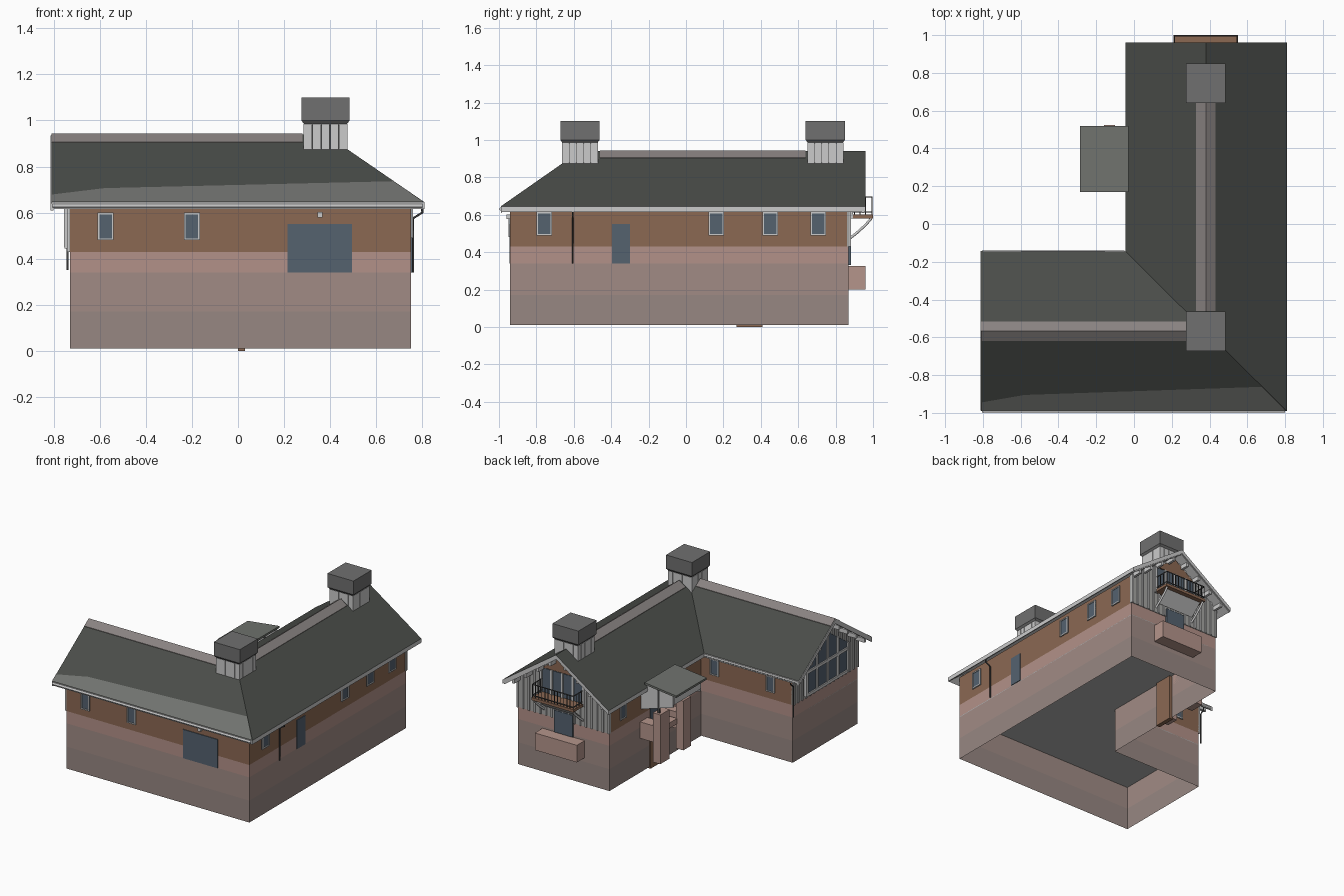
import bpy, bmesh, math

if "Cube" in bpy.data.objects:
    bpy.data.objects.remove(bpy.data.objects["Cube"])

def mat(name, r, g, b):
    m = bpy.data.materials.new(name)
    m.diffuse_color = (r, g, b, 1)
    m.use_nodes = True
    m.node_tree.nodes["Principled BSDF"].inputs["Base Color"].default_value = m.diffuse_color
    return m

PINK = mat("pink_stone", .46, .30, .26)
STONES = [mat("stone_low", .31, .245, .225), mat("stone_mid", .355, .26, .235), mat("stone_high", .45, .285, .25)]
WOOD = mat("wood", .26, .14, .086)
ROOF = mat("roof_slate", .068, .073, .066)
EAVE = mat("eave_slate", .165, .17, .16)
RIDGE = mat("ridge_grey", .25, .225, .22)
TRIM = mat("pale_trim", .58, .60, .59)
BOARD = mat("board_grey", .38, .38, .37)
GLASS = mat("glass", .09, .122, .159)
DARK = mat("dark_metal", .06, .06, .06)
CAP = mat("cap_grey", .16, .16, .16)
CANOPY = mat("canopy_grey", .16, .17, .155)
FLOOR = mat("floor_grey", .45, .45, .45)

def mesh(name, verts, faces, m):
    me = bpy.data.meshes.new(name)
    me.from_pydata([tuple(v) for v in verts], [], faces)
    bm = bmesh.new(); bm.from_mesh(me)
    bmesh.ops.recalc_face_normals(bm, faces=bm.faces)
    bm.to_mesh(me); bm.free()
    me.materials.append(m)
    ob = bpy.data.objects.new(name, me)
    bpy.context.collection.objects.link(ob)
    return ob

def prism(name, pts, d0, d1, place, m, caps=True):
    n = len(pts)
    v = [place(a, d, b) for d in (d0, d1) for a, b in pts]
    f = [(i, (i + 1) % n, n + (i + 1) % n, n + i) for i in range(n)]
    if caps:
        f += [tuple(range(n)), tuple(range(n, 2 * n))]
    return mesh(name, v, f, m)

def box(name, x0, x1, y0, y1, z0, z1, m):
    return prism(name, [(x0, y0), (x1, y0), (x1, y1), (x0, y1)], z0, z1,
                 lambda a, d, b: (a, b, d), m)

def rect(a0, a1, z0, z1):
    return [(a0, z0), (a1, z0), (a1, z1), (a0, z1)]

# wall frames: (along, outward, up) -> xyz
front = lambda a, d, z: (a, -.94 - d, z)
right = lambda a, d, z: (.75 + d, a, z)
inner_b = lambda a, d, z: (a, -.19 + d, z)
inner_a = lambda a, d, z: (.01 - d, a, z)
gable_a = lambda t, d, z: (.38 + t, .87 + d, z)
gable_b = lambda t, d, z: (-.73 - d, -.565 + t, z)
flat = lambda a, d, b: (a, b, d)
under = lambda t: .91 - .7 * abs(t)

def window(name, place, a0, a1, z0, z1, w=.008):
    prism(name + "_glass", rect(a0, a1, z0, z1), 0, .004, place, GLASS)
    for i, r in enumerate([(a0, a0 + w, z0, z1), (a1 - w, a1, z0, z1),
                           (a0, a1, z0, z0 + w), (a0, a1, z1 - w, z1)]):
        prism(f"{name}_frame_{i}", rect(*r), 0, .009, place, TRIM)

def tube(name, pts, r, m):
    cu = bpy.data.curves.new(name, 'CURVE')
    cu.dimensions = '3D'
    cu.bevel_depth = r
    cu.bevel_resolution = 1
    cu.use_fill_caps = True
    s = cu.splines.new('POLY')
    s.points.add(len(pts) - 1)
    for p, q in zip(s.points, pts):
        p.co = (*q, 1)
    cu.materials.append(m)
    bpy.context.collection.objects.link(bpy.data.objects.new(name, cu))

# L-shaped walls in stone courses, open underneath, with a raised floor
L = [(-.73, -.94), (.75, -.94), (.75, .87), (.01, .87), (.01, -.19), (-.73, -.19)]
for z0, z1, m in zip((.01, .17, .34), (.17, .34, .43), STONES):
    prism("stone_base", L, z0, z1, flat, m, False)
prism("timber_walls", L, .43, .645, flat, WOOD, False)
prism("floor", L, .335, .34, flat, FLOOR)
box("ground_door", 0, .03, .27, .41, 0, .33, WOOD)

# Hipped L roof with pale eaves
ze, zr = .645, .94
v = [(.81, -.99, ze), (.81, .96, ze), (.38, .96, zr), (.38, -.567, zr), (-.81, -.99, ze),
     (-.81, -.567, zr), (-.81, -.145, ze), (-.045, -.145, ze), (-.045, .96, ze)]
roof = mesh("roof", v, [(0, 1, 2, 3), (4, 0, 3, 5), (6, 5, 3, 7), (7, 3, 2, 8)], ROOF)
roof.data.materials.append(TRIM)
bm = bmesh.new(); bm.from_mesh(roof.data)
new = bmesh.ops.extrude_face_region(bm, geom=bm.faces[:], use_keep_orig=True)["geom"]
bmesh.ops.translate(bm, vec=(0, 0, -.03), verts=[g for g in new if isinstance(g, bmesh.types.BMVert)])
bmesh.ops.recalc_face_normals(bm, faces=bm.faces)
for f in bm.faces:
    f.material_index = 0 if f.normal.z > .3 else 1
bm.to_mesh(roof.data); bm.free()

# Lighter worn strip along the front eave
strip = [(-.81, -.988), (.80, -.988), (.675, -.862), (-.58, -.905), (-.81, -.945)]
mesh("front_eave_strip", [(x, y, ze + .6974 * (y + .99) + .002) for x, y in strip], [(0, 1, 2, 3, 4)], EAVE)

# Ridge caps along both wings
cap = [(-.052, .902), (0, .937), (.052, .902), (.052, .907), (0, .943), (-.052, .907)]
prism("ridge_cap_long", cap, -.46, .64, lambda a, d, b: (.38 + a, d, b), RIDGE)
prism("ridge_cap_short", cap, -.81, .28, lambda a, d, b: (d, -.567 + a, b), RIDGE)

# Eave gutters
for n, p in {"front": [(-.805, -.99), (.80, -.99)], "right": [(.80, -.98), (.80, .96)],
             "inner_b": [(-.805, -.15), (-.05, -.15)], "inner_a": [(-.037, -.14), (-.037, .96)]}.items():
    tube("gutter_" + n, [(x, y, .63) for x, y in p], .009, TRIM)

# Chimneys with slatted sides and a tapered hood
for n, cy in (("front", -.567), ("back", .745)):
    cx = .38
    box(f"chimney_{n}_body", cx - .088, cx + .088, cy - .088, cy + .088, .83, .985, DARK)
    for i in range(5):
        a = -.095 + i * .0385
        for s in (-1, 1):
            u, w = sorted((s * .086, s * .096))
            box(f"chimney_{n}_slat_x", cx + a, cx + a + .036, cy + u, cy + w, .83, .985, TRIM)
            box(f"chimney_{n}_slat_y", cx + u, cx + w, cy + a, cy + a + .036, .83, .985, TRIM)
    hood = [(h, z) for h, z in ((.09, .98), (.105, 1.0), (.105, 1.10))]
    hv = [(cx + sx * h, cy + sy * h, z) for h, z in hood for sx, sy in ((-1, -1), (1, -1), (1, 1), (-1, 1))]
    hf = [(k + i, k + (i + 1) % 4, k + 4 + (i + 1) % 4, k + 4 + i) for k in (0, 4) for i in range(4)]
    mesh(f"chimney_{n}_hood", hv, hf + [(0, 1, 2, 3), (8, 9, 10, 11)], CAP)

# Wall windows and doors
for i, a in enumerate((-.61, -.235)):
    window(f"front_window_{i}", front, a, a + .07, .48, .60)
for i, a in enumerate((-.80, .12, .41, .665)):
    window(f"right_window_{i}", right, a, a + .083, .49, .615)
for i, a in enumerate((-.585, -.135)):
    window(f"inner_window_{i}", inner_b, a, a + .07, .48, .60)
window("inner_side_window", inner_a, .68, .75, .48, .60)
prism("garage_door", rect(.215, .495, .34, .55), 0, .005, front, GLASS)
prism("side_door", rect(-.395, -.30, .34, .55), 0, .005, right, GLASS)
prism("porch_door", rect(.29, .40, .34, .55), 0, .005, inner_a, GLASS)
prism("front_lamp", rect(.345, .367, .578, .602), 0, .02, front, TRIM)

# Gables: board cladding, battens, bargeboards and purlin ends
for n, pl in (("back", gable_a), ("left", gable_b)):
    prism(f"gable_{n}_boards", [(-.375, .43), (.375, .43), (.375, under(.375)), (0, .91), (-.375, under(.375))],
          -.01, .004, pl, BOARD)
    for i in range(17):
        t = -.368 + i * .046
        prism(f"gable_{n}_batten", [(t - .006, .43), (t + .006, .43), (t + .006, under(t + .006)),
              (t - .006, under(t - .006))], 0, .012, pl, TRIM)
    for s in (-1, 1):
        prism(f"gable_{n}_bargeboard", [(0, .935), (s * .423, .64), (s * .423, .61), (0, .905)],
              .070, .083, pl, TRIM)
        for t in (.06, .16, .26, .355):
            prism(f"gable_{n}_purlin", rect(s * t - .009, s * t + .009, under(t) - .03, under(t)),
                  0, .075, pl, TRIM)

# Left gable glazing following the roof slope
gl = lambda t: .83 - .7 * abs(t)
prism("left_glazing", [(-.24, .46), (.24, .46), (.24, gl(.24)), (0, .83), (-.24, gl(.24))], 0, .015, gable_b, GLASS)
for t in (-.24, -.12, 0, .12, .24):
    prism("left_mullion", rect(t - .009, t + .009, .45, gl(t)), 0, .025, gable_b, TRIM)
prism("left_transom", rect(-.245, .245, .61, .63), 0, .024, gable_b, TRIM)
prism("left_sill", rect(-.245, .245, .445, .465), 0, .024, gable_b, TRIM)

# Back gable: upper glazing, brown apex, lower door
prism("back_glazing", rect(-.17, .17, .58, .775), 0, .015, gable_a, GLASS)
prism("apex_panel", [(-.16, .78), (.16, .78), (0, .892)], 0, .018, gable_a, WOOD)
for t in (-.17, -.085, 0, .085, .17):
    prism("back_mullion", rect(t - .008, t + .008, .58, .78), 0, .022, gable_a, TRIM)
prism("lower_door", rect(-.08, .07, .33, .49), 0, .013, gable_a, GLASS)

# Balcony with railing, braces and sloping soffit
prism("balcony_floor", rect(-.17, .17, .58, .60), 0, .13, gable_a, WOOD)
for z in (.615, .695):
    tube("balcony_rail", [gable_a(-.165, 0, z), gable_a(-.165, .125, z), gable_a(.165, .125, z),
                          gable_a(.165, 0, z)], .004, DARK)
for i in range(14):
    t = -.165 + i * .33 / 13
    tube("baluster", [gable_a(t, .125, .60), gable_a(t, .125, .695)], .003, DARK)
for s in (-.165, .165):
    for d in (.03, .06, .09):
        tube("side_baluster", [gable_a(s, d, .60), gable_a(s, d, .695)], .003, DARK)
    tube("balcony_brace", [gable_a(s * .95, 0, .47), gable_a(s * .95, .04, .50), gable_a(s * .95, .09, .545),
                           gable_a(s * .95, .12, .58)], .008, TRIM)
mesh("balcony_soffit", [gable_a(-.15, .014, .50), gable_a(.15, .014, .50), gable_a(.15, .1, .578),
                        gable_a(-.15, .1, .578)], [(0, 1, 2, 3)], TRIM)

# Stone planter terrace on the back wall
prism("planter", rect(-.17, .17, .20, .325), 0, .09, gable_a, PINK)

# Side porch: sloped canopy, pillars, return walls, pale panels
prism("porch_canopy", [(-.285, .635), (-.03, .665), (-.03, .68), (-.285, .65)], .17, .52,
      lambda a, d, b: (a, d, b), CANOPY)
for y0, y1 in ((.17, .26), (.42, .525)):
    box("porch_pillar", -.16, -.10, y0, y1, .12, .48, PINK)
    box("porch_return_wall", -.10, .01, y0 + .01, y1 - .01, .26, .38, PINK)
for y in (.19, .50):
    prism("porch_side_panel", [(-.25, .55), (.01, .47), (.01, .66), (-.25, .635)], y - .006, y + .006,
          lambda a, d, b: (a, d, b), TRIM)
    box("porch_post", -.14, -.125, y - .008, y + .008, .47, .645, DARK)
box("porch_front_panel", -.256, -.244, .19, .50, .57, .638, TRIM)
box("porch_step", -.11, .01, .26, .42, .30, .34, PINK)

# Downspouts
tube("right_downspout", [(.80, -.605, .625), (.80, -.605, .60), (.76, -.605, .575), (.76, -.605, .34)], .005, DARK)
tube("left_downspout", [(-.74, -.15, .625), (-.74, -.15, .60), (-.74, -.18, .575), (-.74, -.18, .35)], .005, DARK)
